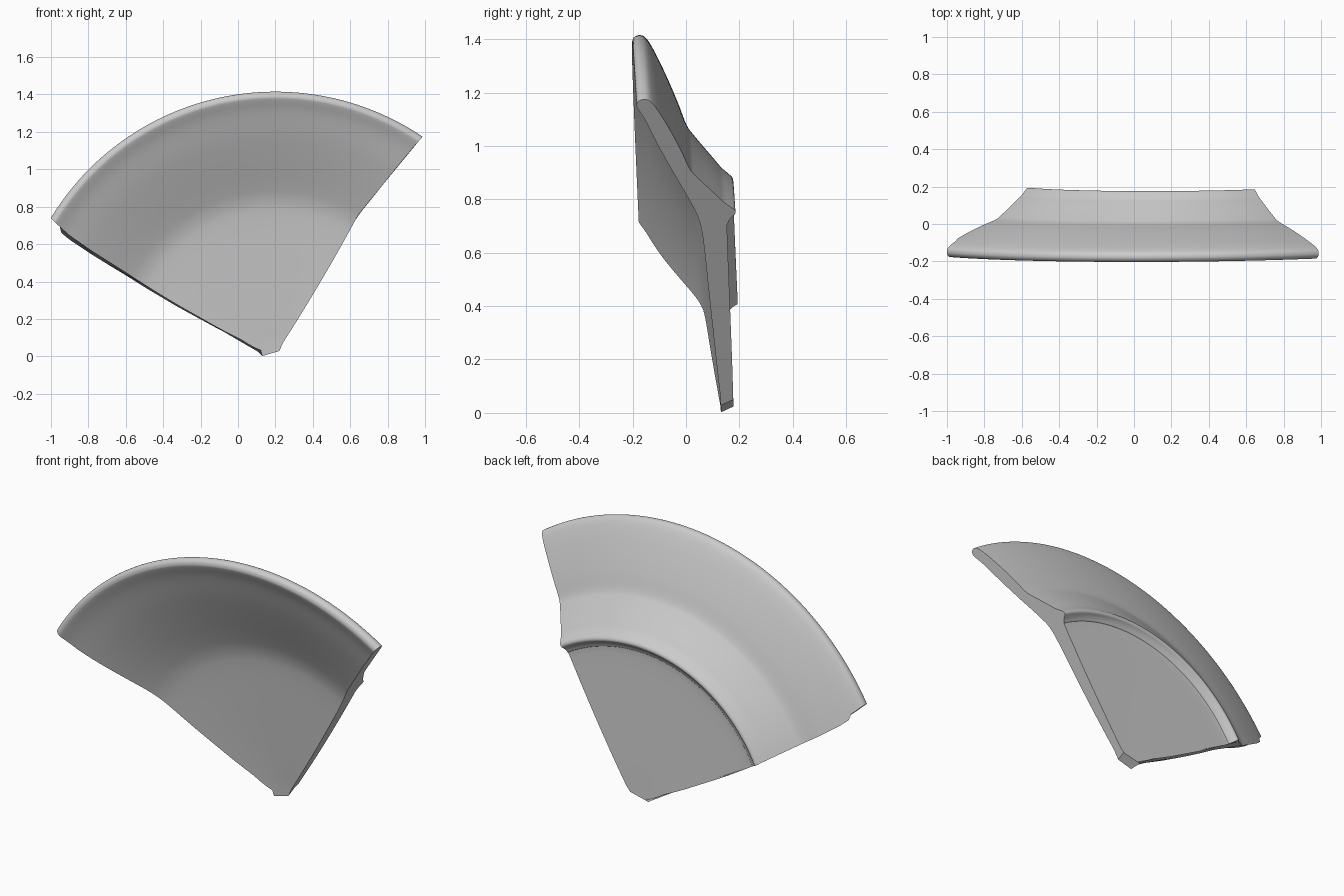
import bpy, bmesh, math
from mathutils import Vector

if "Cube" in bpy.data.objects:
    bpy.data.objects.remove(bpy.data.objects["Cube"], do_unlink=True)

CX, CZ = 0.2, 0.01      # axis of the round plate
STEPS = 64              # divisions around the rim

# Half section of the plate as (radius, depth): front, rim, back
FRONT = [(0.06, 0.13), (0.2, 0.122), (0.5, 0.106), (0.74, 0.093), (0.83, 0.08),
         (0.91, 0.052), (1.05, -0.007), (1.18, -0.06), (1.3, -0.103), (1.36, -0.13)]
RIM = [(1.378, -0.134), (1.395, -0.127), (1.405, -0.108), (1.395, -0.082)]
BACK = [(1.34, -0.05), (1.24, -0.007), (1.15, 0.027), (1.07, 0.054), (1.03, 0.08),
        (0.94, 0.152), (0.91, 0.176), (0.888, 0.2), (0.872, 0.216), (0.856, 0.217),
        (0.842, 0.203), (0.82, 0.19), (0.78, 0.184), (0.5, 0.182), (0.2, 0.18), (0.06, 0.178)]

# Broken edges as (radius, angle in degrees)
LEFT_CUT = [(0.06, 165), (0.2, 156.5), (0.44, 154), (0.9, 151.3), (1.13, 150.6), (1.27, 150), (1.41, 148.7)]
RIGHT_CUT = [(0.06, 57), (0.4, 58), (0.86, 59.3), (1.05, 57.8), (1.41, 55.9)]


def smooth(points, n=4):
    """Catmull-Rom curve through the points."""
    p = [Vector(q) for q in points]
    p = [p[0]] + p + [p[-1]]
    out = []
    for a, b, c, d in zip(p, p[1:], p[2:], p[3:]):
        for i in range(n):
            t = i / n
            out.append(b + 0.5 * t * (c - a + t * (2 * a - 5 * b + 4 * c - d + t * (3 * (b - c) + d - a))))
    return out + [p[-1]]


def lookup(table, r):
    for (r0, a0), (r1, a1) in zip(table, table[1:]):
        if r <= r1:
            return a0 + (a1 - a0) * max(0, (r - r0) / (r1 - r0))
    return table[-1][1]


def place(x, depth, z):
    """The plate leans slightly."""
    return (x, depth - 0.05 * z + 0.007 * x, z)


bm = bmesh.new()
profile = smooth(FRONT + RIM + BACK)
rows = []
for k, (r, depth) in enumerate(profile):
    row = []
    on_back = k > 4 * len(FRONT + RIM)
    for j in range(STEPS + 1):
        t = j / STEPS
        if k in (0, len(profile) - 1):
            # chipped tip
            lift = 0.022 if on_back else 0.0
            x, z = 0.13 + 0.09 * t - lift * (1 - t), 0.002 + 0.026 * t + lift
        else:
            a0 = lookup(LEFT_CUT, r) + (0.8 if on_back else 0)
            a = math.radians(a0 + (lookup(RIGHT_CUT, r) - a0) * t)
            x, z = CX + r * math.cos(a), CZ + r * math.sin(a)
        row.append(bm.verts.new(place(x, depth, z)))
    rows.append(row)

# Skin, tip and the two broken faces
for a, b in zip(rows, rows[1:] + rows[:1]):
    for j in range(STEPS):
        bm.faces.new((a[j], a[j + 1], b[j + 1], b[j]))
for j in (0, STEPS):
    bm.faces.new([row[j] for row in rows])
bmesh.ops.recalc_face_normals(bm, faces=bm.faces)

mesh = bpy.data.meshes.new("plate_shard")
bm.to_mesh(mesh)
bm.free()
shard = bpy.data.objects.new("plate_shard", mesh)
bpy.context.collection.objects.link(shard)

# Plain grey ceramic
grey = bpy.data.materials.new("grey_ceramic")
grey.use_nodes = True
colour = (0.6, 0.6, 0.6, 1)
grey.diffuse_color = colour
grey.node_tree.nodes["Principled BSDF"].inputs["Base Color"].default_value = colour
mesh.materials.append(grey)

bpy.ops.object.select_all(action="DESELECT")
shard.select_set(True)
bpy.context.view_layer.objects.active = shard
bpy.ops.object.shade_smooth_by_angle(angle=math.radians(40))
